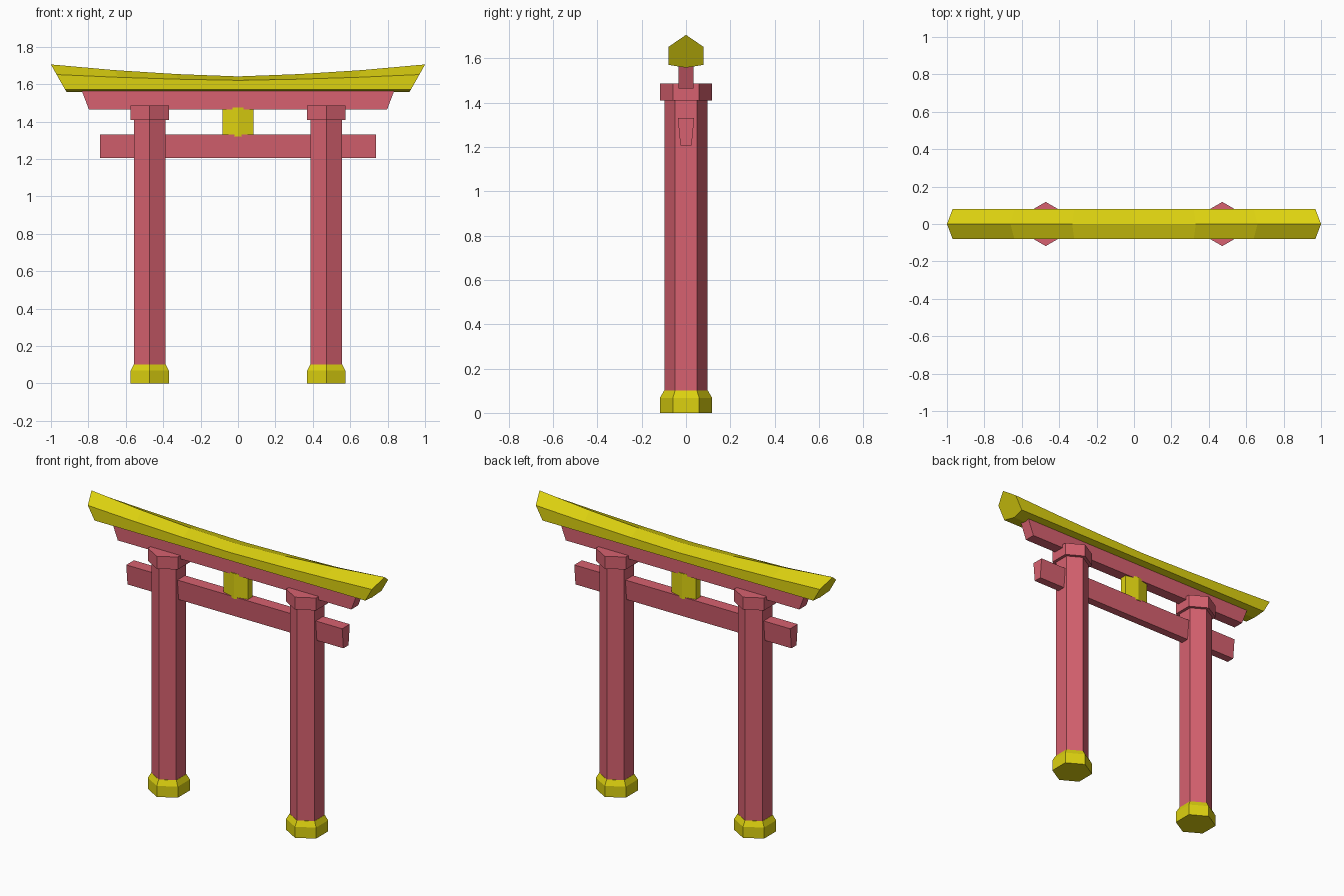
import bpy, math

if "Cube" in bpy.data.objects:
    bpy.data.objects.remove(bpy.data.objects["Cube"])


def material(name, rgb):
    m = bpy.data.materials.new(name)
    m.diffuse_color = (*rgb, 1)
    m.use_nodes = True
    m.node_tree.nodes["Principled BSDF"].inputs["Base Color"].default_value = m.diffuse_color
    return m


RED = material("red_paint", (0.68, 0.12, 0.16))
YELLOW = material("yellow_paint", (0.72, 0.64, 0.005))


def loft(name, rings, mat):
    """Join equal-sized rings of points with quads and cap both ends."""
    n = len(rings[0])
    verts = [p for ring in rings for p in ring]
    faces = [(r * n + i, r * n + (i + 1) % n, (r + 1) * n + (i + 1) % n, (r + 1) * n + i)
             for r in range(len(rings) - 1) for i in range(n)]
    faces += [tuple(reversed(range(n))), tuple(range(len(verts) - n, len(verts)))]
    mesh = bpy.data.meshes.new(name)
    mesh.from_pydata(verts, [], faces)
    mesh.materials.append(mat)
    obj = bpy.data.objects.new(name, mesh)
    bpy.context.collection.objects.link(obj)
    return obj


def hex_column(name, x, levels, mat, depth=1.0):
    """Six-sided column with corners facing front and back; levels are (z, radius)."""
    angles = [math.radians(90 + 60 * i) for i in range(6)]
    rings = [[(x + r * math.cos(a), depth * r * math.sin(a), z) for a in angles]
             for z, r in levels]
    return loft(name, rings, mat)


def beam(name, section, mat, stations=(-1, 1)):
    """Sweep a (y, z, half_length) section along x."""
    rings = [[(s * h, y, z) for y, z, h in section] for s in stations]
    return loft(name, rings, mat)


# Pillars with chamfered feet and collars
for side, x in (("left", -0.472), ("right", 0.472)):
    hex_column(side + "_foot", x, [(0, 0.118), (0.068, 0.118), (0.1, 0.099)], YELLOW)
    hex_column(side + "_pillar", x, [(0.09, 0.097), (1.42, 0.097)], RED)
    hex_column(side + "_collar", x, [(1.408, 0.118), (1.485, 0.118)], RED)

# Lower tie beam, narrower at the bottom
beam("tie_beam", [(-0.025, 1.205, 0.737), (0.025, 1.205, 0.737),
                  (0.037, 1.33, 0.737), (-0.037, 1.33, 0.737)], RED)

# Flattened six-sided centre strut
hex_column("centre_strut", 0, [(1.32, 0.096), (1.475, 0.096)], YELLOW, depth=0.43)

# Upper beam with slanted ends
beam("upper_beam", [(-0.034, 1.464, 0.797), (0.034, 1.464, 0.797),
                    (0.034, 1.566, 0.836), (-0.034, 1.566, 0.836)], RED)

# Roof: six-sided section whose ridge and eaves sweep up towards the ends
rings = []
for s in (-1, -0.66, -0.33, 0, 0.33, 0.66, 1):
    rise = 0.6 * s * s + 0.4 * abs(s)
    ridge, eave = 1.641 + 0.064 * rise, 1.62 + 0.031 * rise
    rings.append([(0.915 * s, 0, 1.557), (0.924 * s, 0.079, 1.57), (0.97 * s, 0.079, eave),
                  (s, 0, ridge), (0.97 * s, -0.079, eave), (0.924 * s, -0.079, 1.57)])
loft("roof", rings, YELLOW)

# Point every face outwards
import bmesh
for obj in bpy.context.collection.objects:
    bm = bmesh.new()
    bm.from_mesh(obj.data)
    bmesh.ops.recalc_face_normals(bm, faces=bm.faces)
    bm.to_mesh(obj.data)
    bm.free()
